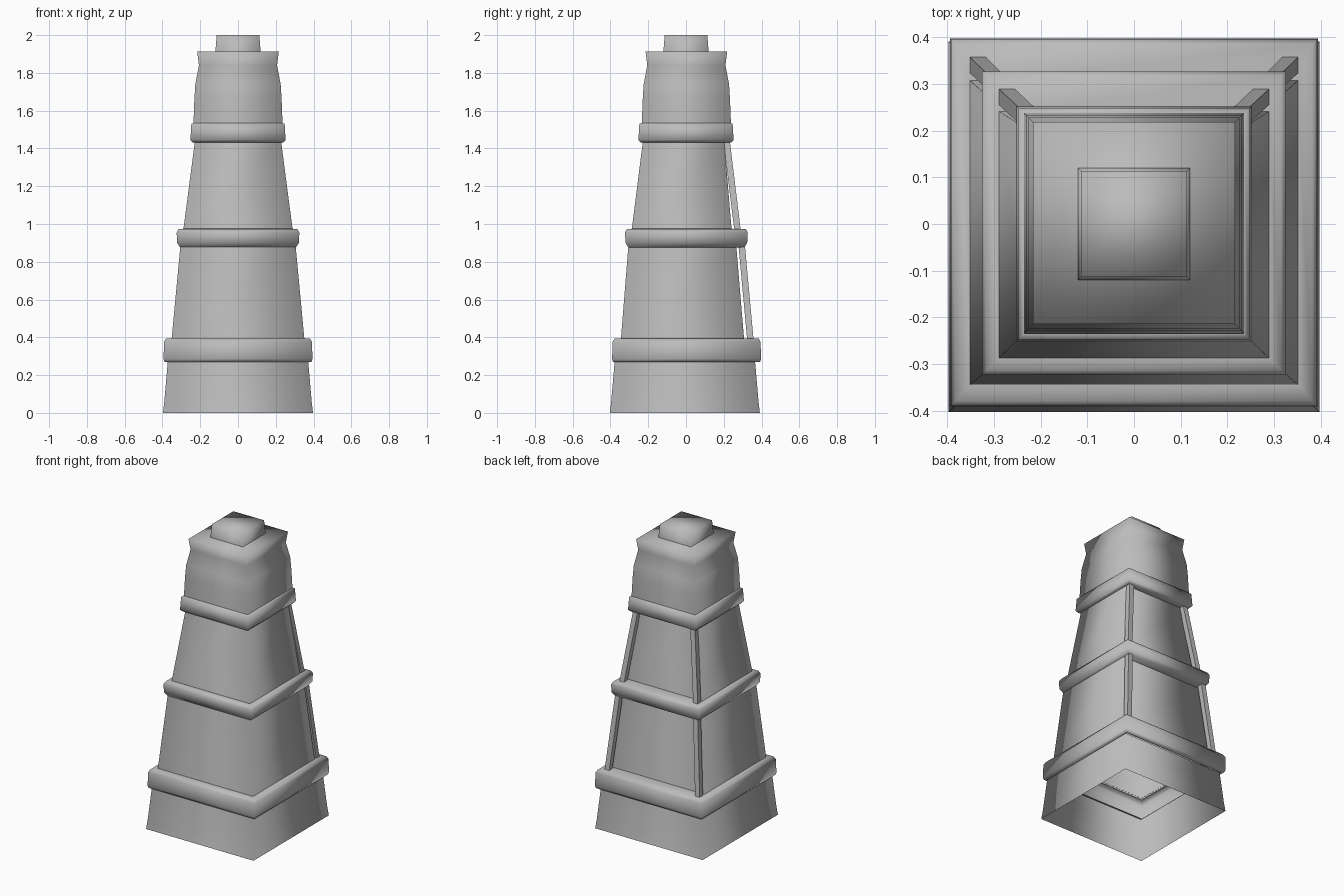
import bpy, bmesh, math

if "Cube" in bpy.data.objects:
    bpy.data.objects.remove(bpy.data.objects["Cube"])

stone = bpy.data.materials.new("grey_stone")
stone.diffuse_color = (0.5, 0.5, 0.5, 1)
stone.use_nodes = True
stone.node_tree.nodes["Principled BSDF"].inputs["Base Color"].default_value = stone.diffuse_color


def finish(bm, name, angle):
    bmesh.ops.recalc_face_normals(bm, faces=bm.faces[:])
    me = bpy.data.meshes.new(name)
    bm.to_mesh(me)
    bm.free()
    ob = bpy.data.objects.new(name, me)
    bpy.context.collection.objects.link(ob)
    me.materials.append(stone)
    bpy.ops.object.select_all(action='DESELECT')
    ob.select_set(True)
    bpy.context.view_layer.objects.active = ob
    bpy.ops.object.shade_smooth_by_angle(angle=math.radians(angle))
    return ob


def loft(name, rings, cap_top=False, angle=100):
    """Join rectangles (half width, front y, back y, z) into a thin shell."""
    bm = bmesh.new()
    loops = [[bm.verts.new(p) for p in ((-w, f, z), (w, f, z), (w, b, z), (-w, b, z))]
             for w, f, b, z in rings]
    for lo, hi in zip(loops, loops[1:]):
        for i in range(4):
            j = (i + 1) % 4
            bm.faces.new((lo[i], lo[j], hi[j], hi[i]))
    if cap_top:
        bm.faces.new(loops[-1])
    return finish(bm, name, angle)


def square(profile, dy=0.0):
    return [(h, dy - h, dy + h, z) for h, z in profile]


def post(name, x0, y0, z0, x1, y1, z1, t=0.034):
    """Leaning square post whose outer corner runs between two points."""
    bm = bmesh.new()
    s = math.copysign(t, x0)
    ends = [[bm.verts.new((x - a * s, y - b * t, z)) for a, b in ((0, 0), (1, 0), (1, 1), (0, 1))]
            for x, y, z in ((x0, y0, z0), (x1, y1, z1))]
    for i in range(4):
        j = (i + 1) % 4
        bm.faces.new((ends[0][i], ends[0][j], ends[1][j], ends[1][i]))
    for e in ends:
        bm.faces.new(e)
    return finish(bm, name, 35)


# Hollow flared plinth
loft("plinth", square([(0.397, 0.0), (0.39, 0.06), (0.372, 0.27)], -0.006))

# Square collars: thin shells whose top ledge runs back to the recessed wall
loft("lower_collar", square([(0.37, 0.27), (0.389, 0.27), (0.394, 0.285),
                             (0.392, 0.375), (0.382, 0.393)], 0.003)
     + [(0.350, -0.343, 0.303, 0.395)])
loft("middle_collar", [(0.305, -0.305, 0.265, 0.875)]
     + square([(0.308, 0.878), (0.322, 0.90), (0.325, 0.955), (0.315, 0.973)], 0.002)
     + [(0.289, -0.287, 0.240, 0.975)])
loft("upper_collar", [(0.229, -0.229, 0.203, 1.432)]
     + square([(0.240, 1.432), (0.252, 1.445), (0.247, 1.53), (0.235, 1.535)]))

# Tapered storeys, with the back wall set in behind the corner posts
loft("lower_storey", [(0.352, -0.345, 0.308, 0.385), (0.305, -0.305, 0.266, 0.885)])
loft("upper_storey", [(0.29, -0.288, 0.242, 0.965), (0.228, -0.228, 0.202, 1.44)])

# Slim posts at the back corners
for side, s in (("left", -1), ("right", 1)):
    post("lower_post_" + side, s * 0.352, 0.358, 0.385, s * 0.305, 0.312, 0.885)
    post("upper_post_" + side, s * 0.29, 0.29, 0.965, s * 0.228, 0.232, 1.44)

# Slightly bulging head with a pinched neck and flat roof
loft("head", square([(0.236, 1.53), (0.231, 1.66), (0.226, 1.74), (0.207, 1.84),
                     (0.216, 1.912)], 0.002), cap_top=True)
loft("cap", square([(0.120, 1.91), (0.113, 2.0)]), cap_top=True)
